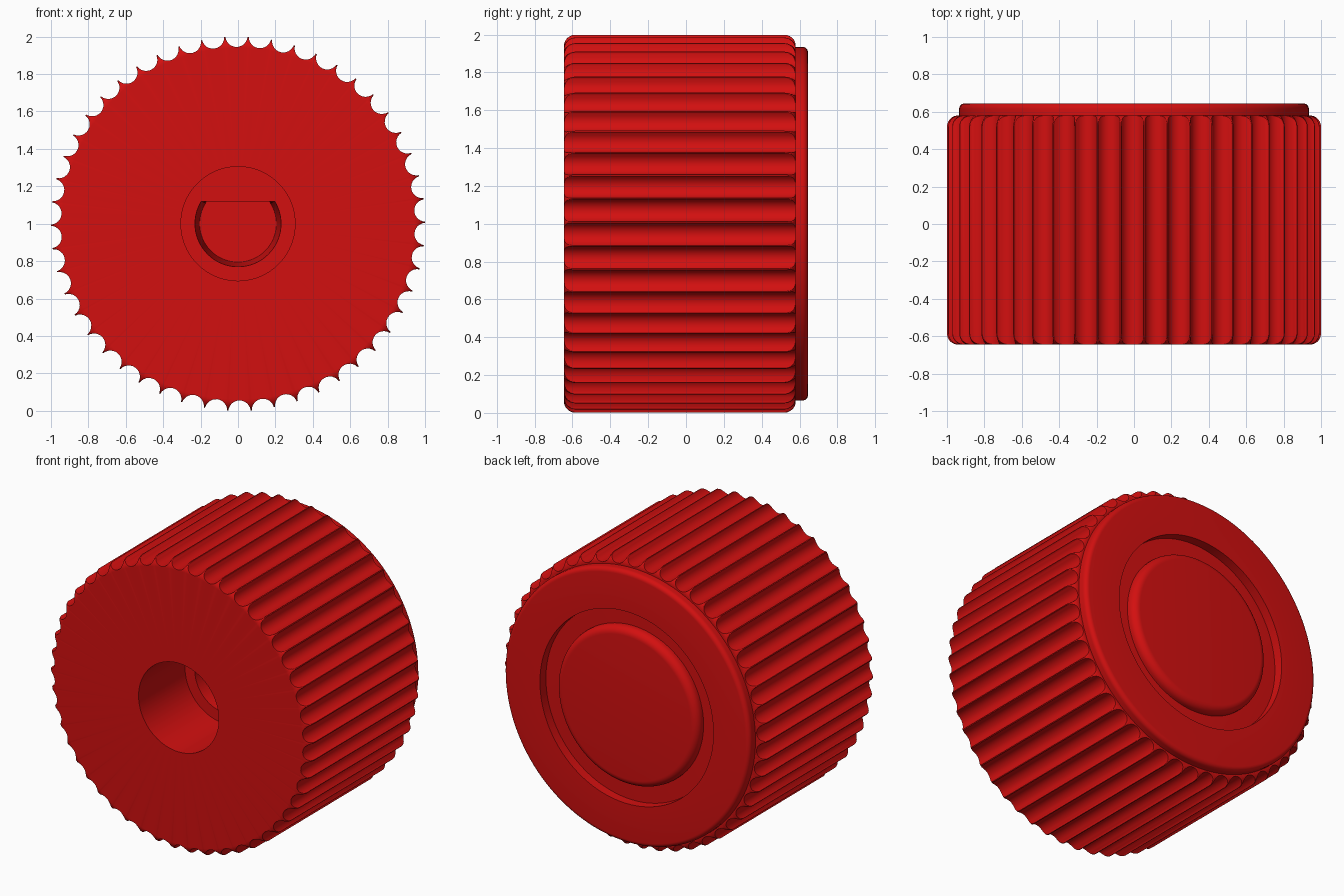
import bpy, bmesh, math

if "Cube" in bpy.data.objects:
    bpy.data.objects.remove(bpy.data.objects["Cube"])

FRONT, BACK, TOP = -0.645, 0.58, 0.645   # depth of the front face, grip back, rim top
FLUTES, CENTRE, FLUTE_R, FILLET = 50, 1.005, 0.06, 0.06

red = bpy.data.materials.new("red plastic")
red.diffuse_color = (0.65, 0.005, 0.005, 1)
red.use_nodes = True
red.node_tree.nodes["Principled BSDF"].inputs["Base Color"].default_value = red.diffuse_color


def build(name, columns, closed=False):
    """Skin a shell from columns of (angle, [(radius, y), ...]) around the y axis."""
    bm = bmesh.new()
    cols = [[bm.verts.new((r * math.cos(a), y, 1 + r * math.sin(a))) for r, y in rows]
            for a, rows in columns]
    n, m = len(cols), len(cols[0])
    for i in range(n):
        p, q = cols[i], cols[(i + 1) % n]
        for j in range(m if closed else m - 1):
            k = (j + 1) % m
            bm.faces.new((p[j], q[j], q[k], p[k]))
    if not closed:                                   # flat end caps
        bm.faces.new([c[0] for c in cols])
        bm.faces.new([c[-1] for c in cols])
    bmesh.ops.remove_doubles(bm, verts=bm.verts, dist=1e-5)
    bmesh.ops.recalc_face_normals(bm, faces=bm.faces)
    mesh = bpy.data.meshes.new(name)
    bm.to_mesh(mesh)
    bm.free()
    mesh.materials.append(red)
    ob = bpy.data.objects.new(name, mesh)
    bpy.context.collection.objects.link(ob)
    bpy.ops.object.select_all(action='DESELECT')
    ob.select_set(True)
    bpy.context.view_layer.objects.active = ob
    bpy.ops.object.shade_smooth_by_angle(angle=math.radians(30))
    return ob


def arc(r, y, radius, a0, a1, steps=6):
    """Rounded corner about (r, y); angle 0 points outward, 90 points to the back."""
    out = []
    for i in range(steps + 1):
        a = math.radians(a0 + (a1 - a0) * i / steps)
        out.append((r + radius * math.cos(a), y + radius * math.sin(a)))
    return out


def lathe(name, rows, closed, sides=128):
    return build(name, [(2 * math.pi * i / sides, rows) for i in range(sides)], closed)


def d_radius(a, r, flat=0.12):
    """Radius of a circle with a flat cut across its upper side."""
    s = math.sin(a)
    return min(r, flat / s) if s > 0 else r


# Fluted grip: scooped outline, rounded ends, stepped bore with a D-shaped socket
phi_max = math.acos((CENTRE**2 + FLUTE_R**2 - 1) / (2 * CENTRE * FLUTE_R))
columns = []
for k in range(FLUTES):
    mid = math.pi / 2 + 0.008 + 2 * math.pi * k / FLUTES
    for i in range(13):
        phi = phi_max * (i / 6 - 1)
        x, t = CENTRE - FLUTE_R * math.cos(phi), FLUTE_R * math.sin(phi)
        ang, rad = mid + math.atan2(t, x), math.hypot(x, t)
        core = 1 - FILLET
        end = math.degrees(math.acos(max(0, min(1, (rad - core) / FILLET))))
        rows = [(d_radius(ang, 0.205), 0.25), (d_radius(ang, 0.23), -0.14),
                (0.305, -0.14), (0.305, FRONT)]
        rows += arc(core, FRONT + FILLET, FILLET, -90, -end)
        rows += arc(core, BACK - FILLET, FILLET, end, 90)
        columns.append((ang, rows))
build("fluted_grip", columns)

# Raised rim on the back, with a softened outer edge
lathe("back_rim", [(0.66, BACK - 0.01), (0.935, BACK - 0.01)]
      + arc(0.905, TOP - 0.03, 0.03, 0, 90) + [(0.66, TOP)], True)

# Rounded button inside the rim
lathe("back_button", [(0.54, BACK - 0.01)]
      + arc(0.49, TOP - 0.05, 0.05, 0, 90, 8), False)
